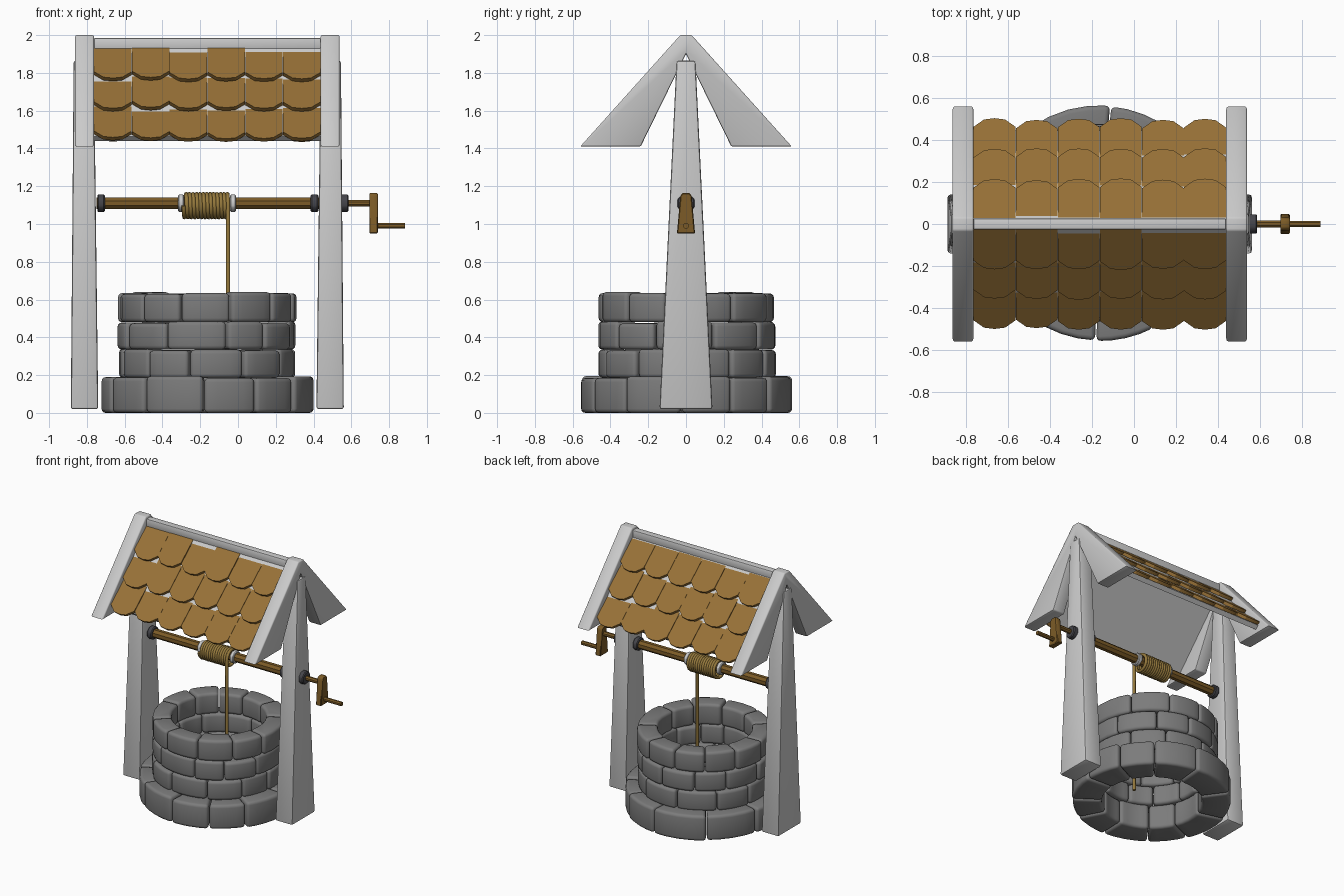
import bpy, bmesh, math, random
from mathutils import Vector

if "Cube" in bpy.data.objects:
    bpy.data.objects.remove(bpy.data.objects["Cube"])

random.seed(4)
CX = -0.1625            # centre line of the well
AXLE_Z = 1.11


def mat(name, rgb):
    m = bpy.data.materials.new(name)
    m.diffuse_color = (*rgb, 1)
    m.use_nodes = True
    m.node_tree.nodes["Principled BSDF"].inputs["Base Color"].default_value = m.diffuse_color
    return m


STONE = mat("stone_grey", (0.2, 0.2, 0.2))
SHINGLE = mat("shingle_brown", (0.31, 0.165, 0.038))
WOOD = mat("dark_wood", (0.2, 0.105, 0.02))
ROPE = mat("rope_tan", (0.3, 0.19, 0.045))
IRON = mat("iron", (0.06, 0.06, 0.07))


def loft(bm, a, b):
    """Closed solid between two matching rings of points."""
    va = [bm.verts.new(p) for p in a]
    vb = [bm.verts.new(p) for p in b]
    n = len(va)
    bm.faces.new(va)
    bm.faces.new(vb[::-1])
    for i in range(n):
        j = (i + 1) % n
        bm.faces.new((va[i], vb[i], vb[j], va[j]))


def finish(name, bm, material=None, bevel=0.0, segs=2, smooth=40):
    bmesh.ops.recalc_face_normals(bm, faces=bm.faces)
    if bevel:
        edges = [e for e in bm.edges if e.calc_face_angle(0) > math.radians(30)]
        bmesh.ops.bevel(bm, geom=edges, offset=bevel, segments=segs,
                        profile=0.5, affect='EDGES', clamp_overlap=True)
    me = bpy.data.meshes.new(name)
    bm.to_mesh(me)
    bm.free()
    ob = bpy.data.objects.new(name, me)
    bpy.context.collection.objects.link(ob)
    if material:
        me.materials.append(material)
    bpy.ops.object.select_all(action='DESELECT')
    ob.select_set(True)
    bpy.context.view_layer.objects.active = ob
    bpy.ops.object.shade_smooth_by_angle(angle=math.radians(smooth))
    return ob


def rod(name, x0, x1, r, material=None, z=AXLE_Z, sides=8, bevel=0.0):
    bm = bmesh.new()
    ring = [(r * math.cos(math.tau * (i + .5) / sides),
             z + r * math.sin(math.tau * (i + .5) / sides)) for i in range(sides)]
    loft(bm, [(x0, y, h) for y, h in ring], [(x1, y, h) for y, h in ring])
    return finish(name, bm, material, bevel, 1, 30)


# Stone courses: rings of rounded wedge blocks with uneven widths
def course(name, z0, z1, r_in, r_out, count, start):
    bm = bmesh.new()
    widths = [random.uniform(0.75, 1.25) for _ in range(count)]
    unit = math.tau / sum(widths)
    ang = math.radians(start)
    for w in widths:
        a0, a1 = ang + 0.006, ang + w * unit - 0.006
        ang += w * unit
        ro = r_out + random.uniform(-0.008, 0.006)
        top = z1 + random.uniform(-0.008, 0.006)
        steps = [a0 + (a1 - a0) * k / 4 for k in range(5)]
        path = [(ro, a) for a in steps] + [(r_in, a) for a in reversed(steps)]
        ring = [(CX + r * math.cos(a), r * math.sin(a)) for r, a in path]
        loft(bm, [(x, y, z0) for x, y in ring], [(x, y, top) for x, y in ring])
    finish(name, bm, STONE, 0.022, 3)


course("base_stones", 0.0, 0.19, 0.35, 0.56, 11, -92)
course("lower_stones", 0.185, 0.338, 0.33, 0.47, 11, -102)
course("middle_stones", 0.335, 0.482, 0.33, 0.47, 11, -77)
course("rim_stones", 0.48, 0.635, 0.33, 0.47, 11, -108)

# Tapered posts and gable boards, mirrored about the well centre
GABLE = [(-.56, 1.41), (-.24, 1.41), (0, 1.9), (.24, 1.41),
         (.56, 1.41), (.03, 2.0), (-.03, 2.0)]
for side, s in (("left", -1), ("right", 1)):
    bm = bmesh.new()
    rings = []
    for z, inner, outer, hy in ((.02, .5775, .7225, .14), (1.865, .60, .7075, .05)):
        rings.append([(CX + s * x, y, z) for x, y in
                      ((inner, -hy), (outer, -hy), (outer, hy), (inner, hy))])
    loft(bm, *rings)
    finish(side + "_post", bm, None, 0.012)

    bm = bmesh.new()
    loft(bm, [(CX + s * .60, y, z) for y, z in GABLE],
         [(CX + s * .70, y, z) for y, z in GABLE])
    finish(side + "_gable", bm, None, 0.008)

# Roof: d runs down the slope, n stands off the gable plane
SLOPE = math.atan2(0.59, 0.53)
CA, SA = math.cos(SLOPE), math.sin(SLOPE)
X0, X1 = CX - .60, CX + .60


def on_roof(side, x, d, n):
    return Vector((x, side * (d * CA + n * SA), 2.033 - d * SA + n * CA))


for label, side in (("front", -1), ("back", 1)):
    bm = bmesh.new()
    section = [(.0555, -.05), (.72, -.05), (.72, -.085), (.0944, -.085)]
    loft(bm, [on_roof(side, X0, d, n) for d, n in section],
         [on_roof(side, X1, d, n) for d, n in section])
    finish(label + "_roof_panel", bm)

    # Three overlapping rows of six scalloped shingles
    bm = bmesh.new()
    outline = [(-.099, -.27), (.099, -.27), (.099, -.052), (.05, -.008),
               (0, 0), (-.05, -.008), (-.099, -.052)]
    for tip in (.764, .55, .337):
        for col in range(6):
            xc = X0 + .1 + .2 * col
            t = tip + random.uniform(-.006, .004)
            lift = random.uniform(-.003, .003)
            rings = []
            for thick in (0, .025):
                rings.append([on_roof(side, xc + x, t + d,
                                      -.015 + lift + d / .27 * .04 - thick)
                              for x, d in outline])
            loft(bm, *rings)
    finish(label + "_shingles", bm, SHINGLE, 0, 1, 25)

# Ridge beam
bm = bmesh.new()
ridge = [(-.026, 1.925), (.026, 1.925), (.026, 1.985), (-.026, 1.985)]
loft(bm, [(X0, y, z) for y, z in ridge], [(X1, y, z) for y, z in ridge])
finish("ridge_beam", bm, None, 0.006)

# Windlass axle with its bearings and collars
rod("axle", -.75, .43, .034, WOOD)
rod("left_bearing", -.745, -.705, .05, IRON, bevel=.006)
rod("right_bearing", .385, .425, .05, IRON, bevel=.006)
rod("outer_bearing", .545, .585, .05, IRON, bevel=.006)
rod("left_collar", -.318, -.286, .049, bevel=.005)
rod("right_collar", -.042, -.01, .049, bevel=.005)

# Crank
rod("crank_shaft", .42, .71, .018, WOOD)
rod("crank_handle", .72, .885, .016, WOOD, z=.99)
bm = bmesh.new()
arm = [(-.048, .95), (.048, .95), (.03, 1.15), (.018, 1.165), (-.018, 1.165), (-.03, 1.15)]
loft(bm, [(.695, y, z) for y, z in arm], [(.74, y, z) for y, z in arm])
finish("crank_arm", bm, WOOD, 0.005, 1)

# Rope: coils on the axle, then a straight drop into the well
TURNS, PER = 13, 20
pts = []
for i in range(TURNS * PER + 1):
    t = math.tau * i / PER
    pts.append((-.288 + .236 * i / (TURNS * PER),
                -.061 * math.cos(t), 1.097 - .061 * math.sin(t)))
pts.append((pts[-1][0], pts[-1][1], .09))
cu = bpy.data.curves.new("rope", 'CURVE')
cu.dimensions = '3D'
cu.bevel_depth = .012
cu.bevel_resolution = 1
cu.use_fill_caps = True
sp = cu.splines.new('POLY')
sp.points.add(len(pts) - 1)
for p, co in zip(sp.points, pts):
    p.co = (*co, 1)
cu.materials.append(ROPE)
bpy.context.collection.objects.link(bpy.data.objects.new("rope", cu))
